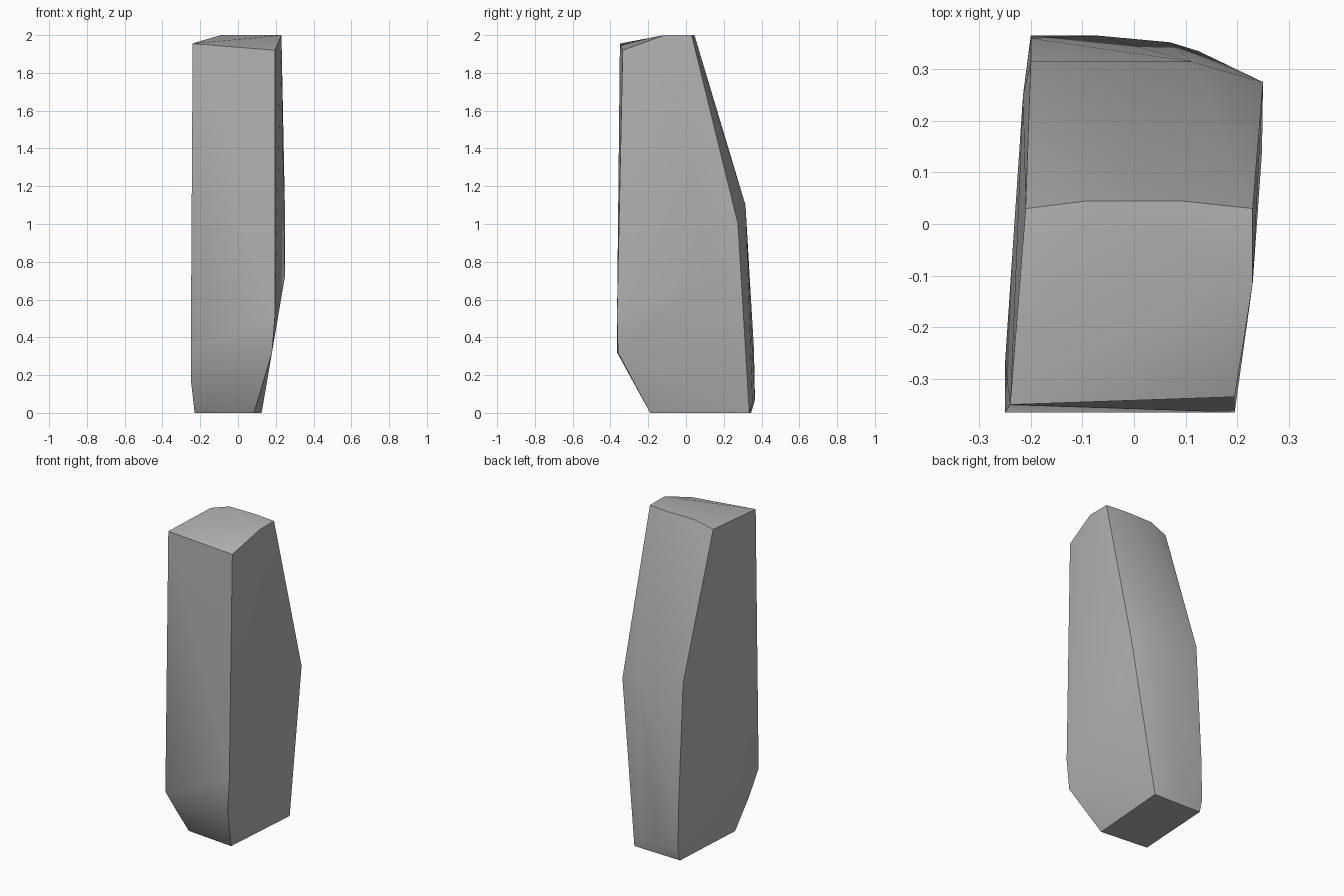
import bpy
import bmesh

cube = bpy.data.objects.get("Cube")
if cube:
    bpy.data.objects.remove(cube, do_unlink=True)

# Plain stone colour
stone = bpy.data.materials.new("grey stone")
stone.use_nodes = True
grey = (0.45, 0.45, 0.45, 1)
stone.diffuse_color = grey
stone.node_tree.nodes["Principled BSDF"].inputs["Base Color"].default_value = grey

# Corner points of the chiselled block, one ring per height
foot = [(-.23, -.16, 0), (.085, -.19, 0), (.125, .335, 0), (-.2, .345, 0)]
heel = [(-.2, .365, .07), (-.07, .365, .07), (.07, .352, .06),
        (-.2, .36, .33), (-.25, -.27, .18)]
front = [(-.25, -.365, .32), (.18, -.36, .32), (.195, -.365, .51)]
waist = [(.248, .14, .72), (.25, .275, 1), (.11, .315, 1.1),
         (-.2, .315, 1.1), (-.215, .25, 1.05)]
crown = [(-.24, -.35, 1.955), (.195, -.335, 1.92), (.23, -.115, 2),
         (.23, .03, 2), (.09, .045, 2), (-.09, .045, 2), (-.21, .03, 1.965)]

# Wrap the points in a convex skin
bm = bmesh.new()
for point in foot + heel + front + waist + crown:
    bm.verts.new(point)
hull = bmesh.ops.convex_hull(bm, input=bm.verts[:])
loose = {g for g in hull["geom_interior"] + hull["geom_unused"]
         if isinstance(g, bmesh.types.BMVert)}
bmesh.ops.delete(bm, geom=list(loose), context="VERTS")
bmesh.ops.recalc_face_normals(bm, faces=bm.faces[:])

mesh = bpy.data.meshes.new("standing_stone")
bm.to_mesh(mesh)
bm.free()
mesh.materials.append(stone)
rock = bpy.data.objects.new("standing_stone", mesh)
bpy.context.collection.objects.link(rock)

# Soft faces with crisp ridges
bpy.ops.object.select_all(action="DESELECT")
rock.select_set(True)
bpy.context.view_layer.objects.active = rock
bpy.ops.object.shade_smooth_by_angle(angle=0.52)
